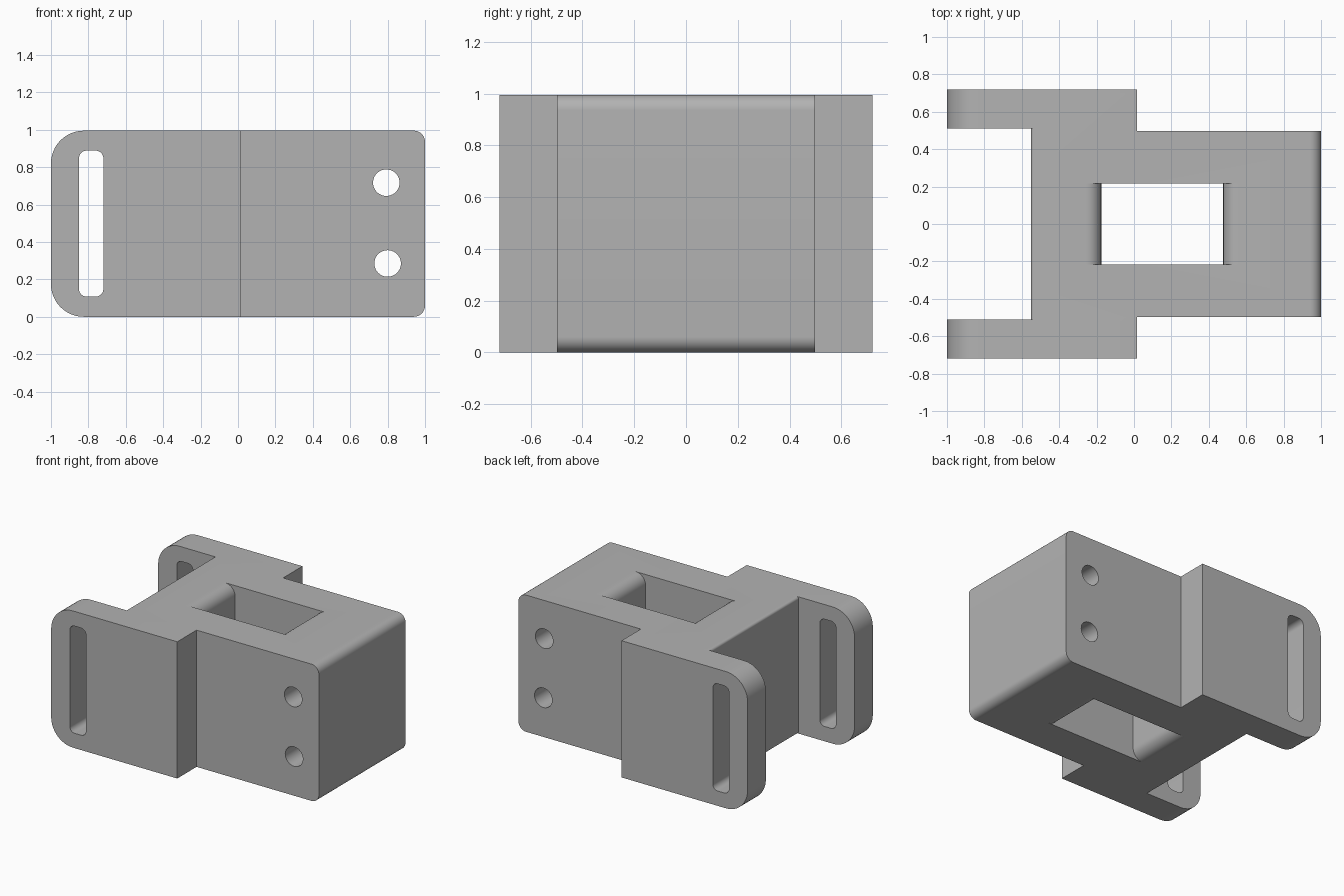
import bpy
import bmesh
from math import cos, sin, radians

if "Cube" in bpy.data.objects:
    bpy.data.objects.remove(bpy.data.objects["Cube"], do_unlink=True)

HEIGHT = 0.995
OVER = 0.1  # how far cutters overshoot


def arc(cx, cz, r, start, end, steps=12):
    angles = [radians(start + (end - start) * i / steps) for i in range(steps + 1)]
    return [(cx + r * cos(a), cz + r * sin(a)) for a in angles]


def rounded(x0, x1, z0, z1, r_left, r_right):
    """Rectangle with its own corner radius at each end."""
    return (arc(x1 - r_right, z0 + r_right, r_right, -90, 0)
            + arc(x1 - r_right, z1 - r_right, r_right, 0, 90)
            + arc(x0 + r_left, z1 - r_left, r_left, 90, 180)
            + arc(x0 + r_left, z0 + r_left, r_left, 180, 270))


def flared(x0, x1, r):
    """Opening through the full height whose ends flare out at top and bottom."""
    return ([(x1 + r, -OVER)] + arc(x1 + r, r, r, 270, 180)
            + arc(x1 + r, HEIGHT - r, r, 180, 90)
            + [(x1 + r, HEIGHT + OVER), (x0 - r, HEIGHT + OVER)]
            + arc(x0 - r, HEIGHT - r, r, 90, 0)
            + arc(x0 - r, r, r, 0, -90) + [(x0 - r, -OVER)])


def box(x0, x1):
    return [(x0, -OVER), (x1, -OVER), (x1, HEIGHT + OVER), (x0, HEIGHT + OVER)]


def prism(name, outline, y0, y1):
    """Side profile extruded along y."""
    bm = bmesh.new()
    face = bm.faces.new([bm.verts.new((x, y0, z)) for x, z in outline])
    new = bmesh.ops.extrude_face_region(bm, geom=[face])["geom"]
    verts = [v for v in new if isinstance(v, bmesh.types.BMVert)]
    bmesh.ops.translate(bm, verts=verts, vec=(0, y1 - y0, 0))
    bmesh.ops.recalc_face_normals(bm, faces=bm.faces)
    mesh = bpy.data.meshes.new(name)
    bm.to_mesh(mesh)
    bm.free()
    obj = bpy.data.objects.new(name, mesh)
    bpy.context.collection.objects.link(obj)
    return obj


# Bracket blank
bracket = prism("bracket_body", rounded(-1, 1, 0, HEIGHT, 0.175, 0.06), -0.72, 0.72)

# Fork gap, side steps, central window, strap slots and pin holes
cutters = [
    prism("fork_gap_cutter", flared(-1.2, -0.55, 0.018), -0.51, 0.51),
    prism("front_step_cutter", box(0.015, 1.2), -0.9, -0.498),
    prism("back_step_cutter", box(0.015, 1.2), 0.498, 0.9),
    prism("window_cutter", flared(-0.175, 0.477, 0.08), -0.217, 0.217),
    prism("slot_cutter", rounded(-0.85, -0.72, 0.108, 0.888, 0.04, 0.04), -0.9, 0.9),
]
for x, z in [(0.793, 0.717), (0.8, 0.285)]:
    cutters.append(prism("pin_hole_cutter", arc(x, z, 0.071, 0, 350, 35), -0.9, 0.9))

for cutter in cutters:
    cutter.hide_render = True
    mod = bracket.modifiers.new(cutter.name, "BOOLEAN")
    mod.operation = "DIFFERENCE"
    mod.solver = "EXACT"
    mod.object = cutter

# Bake the cuts and drop the cutters
graph = bpy.context.evaluated_depsgraph_get()
cut_mesh = bpy.data.meshes.new_from_object(bracket.evaluated_get(graph))
bracket.modifiers.clear()
bracket.data = cut_mesh
cut_mesh.name = "bracket_body"
for cutter in cutters:
    bpy.data.objects.remove(cutter, do_unlink=True)

# Plain grey material
grey = bpy.data.materials.new("plain_grey")
grey.use_nodes = True
colour = (0.45, 0.45, 0.45, 1)
grey.diffuse_color = colour
grey.node_tree.nodes["Principled BSDF"].inputs["Base Color"].default_value = colour
cut_mesh.materials.clear()
cut_mesh.materials.append(grey)

# Smooth fillets, sharp edges
bpy.ops.object.select_all(action="DESELECT")
bracket.select_set(True)
bpy.context.view_layer.objects.active = bracket
bpy.ops.object.shade_smooth_by_angle(angle=radians(30))
